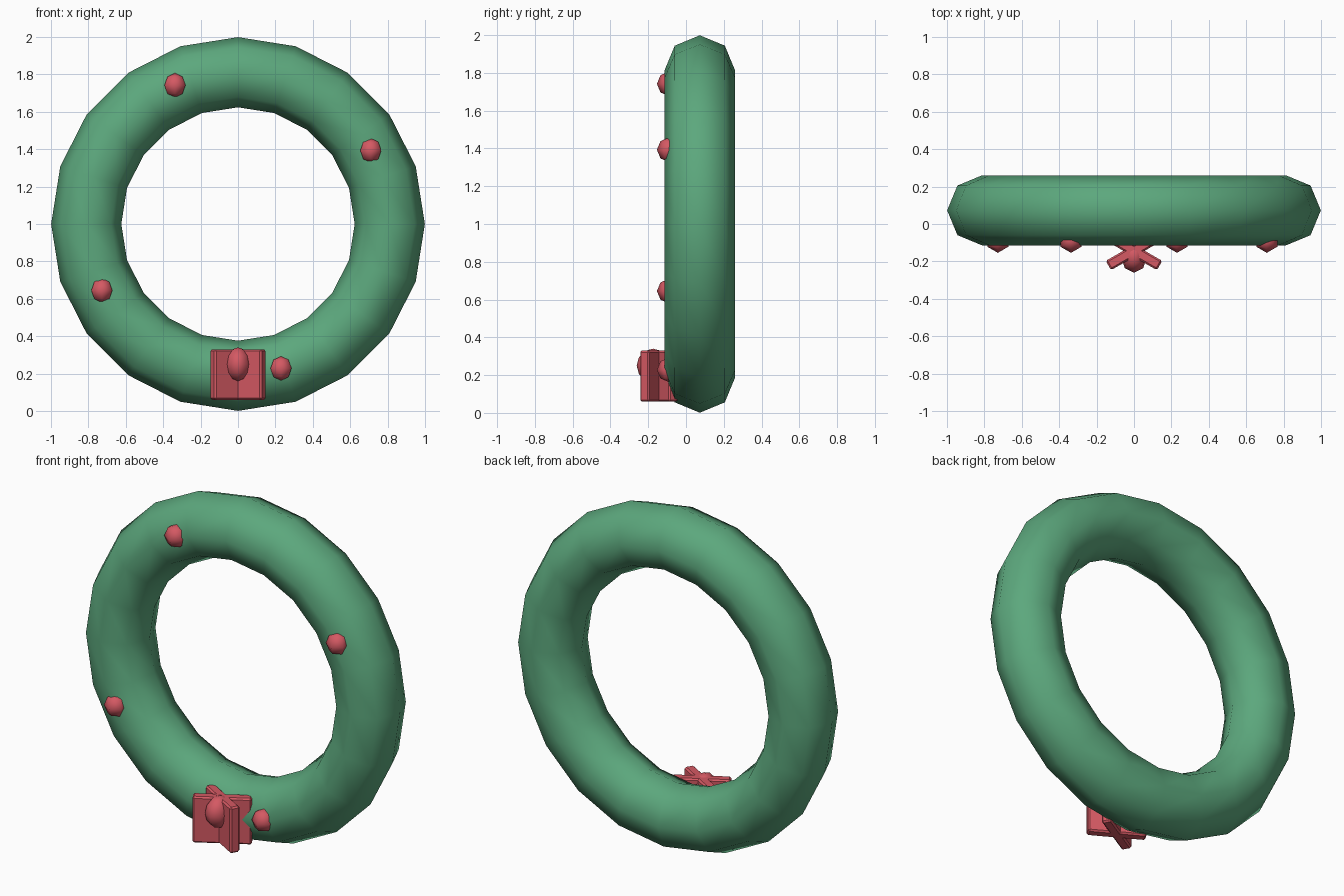
import bpy
import math

if "Cube" in bpy.data.objects:
    bpy.data.objects.remove(bpy.data.objects["Cube"])


def material(name, rgb):
    m = bpy.data.materials.new(name)
    m.diffuse_color = (*rgb, 1)
    m.use_nodes = True
    m.node_tree.nodes["Principled BSDF"].inputs["Base Color"].default_value = m.diffuse_color
    return m


GREEN = material("leaf green", (0.107, 0.39, 0.205))
RED = material("berry red", (0.66, 0.10, 0.125))


def finish(name, mat, smooth=True):
    ob = bpy.context.object
    ob.name = name
    ob.data.materials.append(mat)
    if smooth:
        bpy.ops.object.shade_smooth()
    return ob


def ball(name, loc, radii, segments, rings):
    bpy.ops.mesh.primitive_uv_sphere_add(segments=segments, ring_count=rings,
                                         radius=1, location=loc)
    bpy.context.object.scale = radii
    return finish(name, RED)


# Wreath ring, standing upright
bpy.ops.mesh.primitive_torus_add(major_segments=20, minor_segments=8,
                                 major_radius=0.8115, minor_radius=0.1875,
                                 location=(0, 0.073, 1.0),
                                 rotation=(math.pi / 2, 0, 0))
finish("wreath_ring", GREEN)

# Berries on the front
for i, (x, z) in enumerate([(-0.337, 1.742), (0.71, 1.393),
                            (-0.728, 0.645), (0.23, 0.228)]):
    ball(f"berry_{i + 1}", (x, -0.089, z), (0.065, 0.065, 0.065), 6, 4)

# Bow: two crossed upright slabs with softened edges
for side, sign in (("left", -1), ("right", 1)):
    bpy.ops.mesh.primitive_cube_add(size=1, location=(0, -0.143, 0.195),
                                    rotation=(0, 0, sign * math.radians(30)))
    ob = bpy.context.object
    ob.scale = (0.316, 0.057, 0.27)
    bpy.ops.object.transform_apply(location=False, rotation=False, scale=True)
    finish(f"bow_loop_{side}", RED, smooth=False)
    bevel = ob.modifiers.new("soft_edges", 'BEVEL')
    bevel.width = 0.009
    bevel.segments = 1

# Knot at the centre of the bow
ball("bow_knot", (0, -0.174, 0.25), (0.07, 0.087, 0.09), 8, 6)
